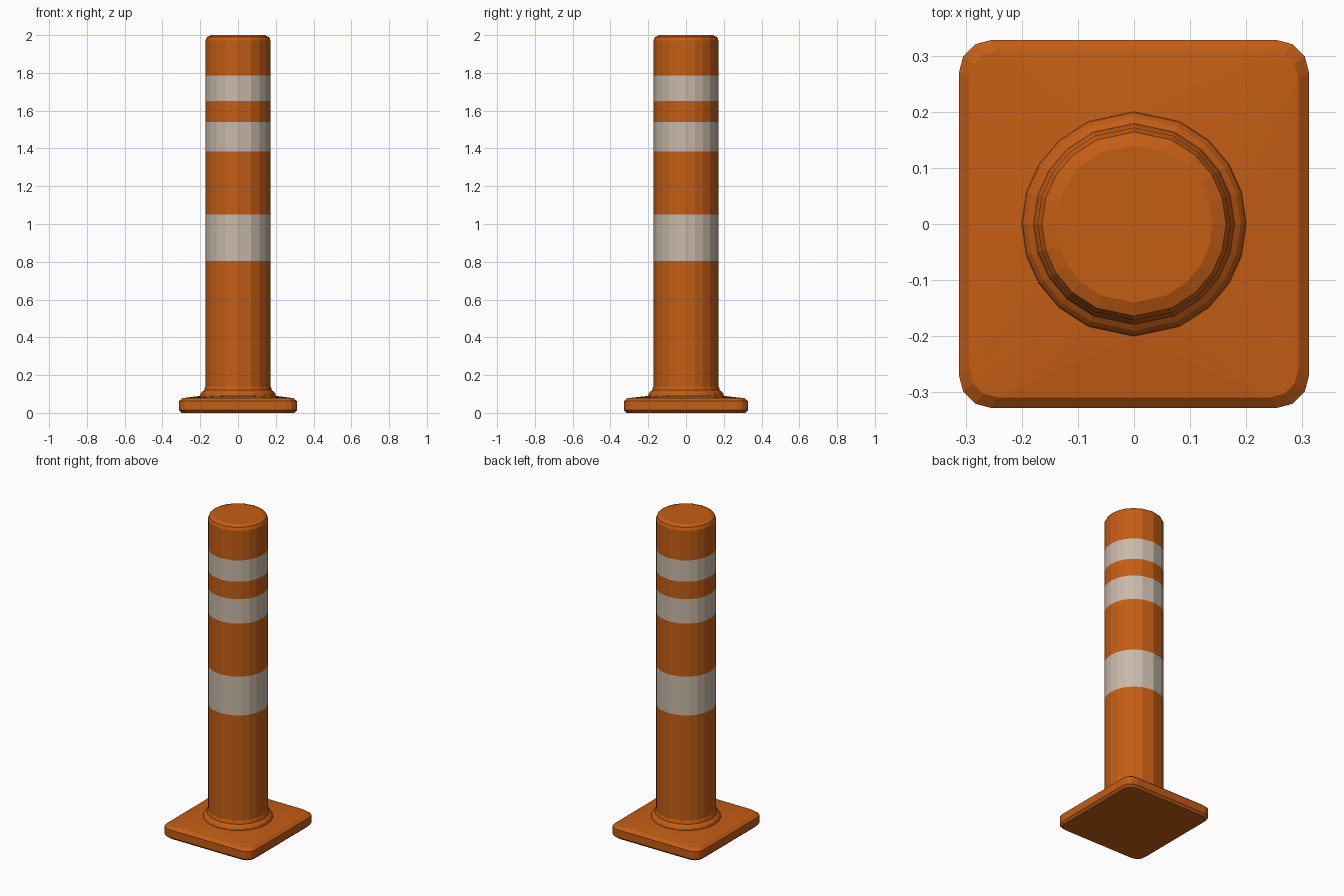
import bpy, bmesh, math

if "Cube" in bpy.data.objects:
    bpy.data.objects.remove(bpy.data.objects["Cube"])


def material(name, color):
    m = bpy.data.materials.new(name)
    m.diffuse_color = (*color, 1)
    m.use_nodes = True
    m.node_tree.nodes["Principled BSDF"].inputs["Base Color"].default_value = m.diffuse_color
    return m


orange = material("orange plastic", (0.55, 0.11, 0.007))
white = material("reflective off white", (0.58, 0.485, 0.40))


def ring(bm, r, z):
    """Twenty sided loop, slightly uneven like a hand-built tube."""
    quarter = [0, 16.5, 32, 48, 66]
    half = quarter + [90] + [180 - a for a in reversed(quarter[1:])]
    return [bm.verts.new((r * math.cos(math.radians(a)), r * math.sin(math.radians(a)), z))
            for a in half + [a + 180 for a in half]]


def rounded_rect(bm, hx, hy, rad, z):
    """Rounded rectangle with four points per corner."""
    pts = []
    for i, (sx, sy) in enumerate([(1, 1), (-1, 1), (-1, -1), (1, -1)]):
        for k in range(4):
            a = math.radians(90 * i + 30 * k)
            pts.append(bm.verts.new((sx * (hx - rad) + rad * math.cos(a),
                                     sy * (hy - rad) + rad * math.sin(a), z)))
    return pts


def loft(bm, loops):
    for a, b in zip(loops, loops[1:]):
        n = len(a)
        for i in range(n):
            j = (i + 1) % n
            bm.faces.new((a[i], a[j], b[j], b[i]))


def loop_edges(bm, loop):
    return [bm.edges.get((loop[i], loop[(i + 1) % len(loop)])) for i in range(len(loop))]


def finish(bm, name, mats):
    bmesh.ops.recalc_face_normals(bm, faces=bm.faces[:])
    me = bpy.data.meshes.new(name)
    bm.to_mesh(me)
    bm.free()
    for m in mats:
        me.materials.append(m)
    ob = bpy.data.objects.new(name, me)
    bpy.context.collection.objects.link(ob)
    return ob


# Base plate with softened edges, rising gently to the collar
bm = bmesh.new()
slab = [rounded_rect(bm, hx, hy, r, z) for hx, hy, r, z in [
    (0.298, 0.314, 0.052, 0.0), (0.312, 0.328, 0.058, 0.014),
    (0.312, 0.328, 0.058, 0.062), (0.293, 0.309, 0.05, 0.078)]]
bm.faces.new(slab[0])
loft(bm, slab)
collar_foot = ring(bm, 0.2, 0.09)
for i in range(20):
    bm.edges.new((collar_foot[i], collar_foot[(i + 1) % 20]))
bmesh.ops.bridge_loops(bm, edges=loop_edges(bm, slab[-1]) + loop_edges(bm, collar_foot))
finish(bm, "base_plate", [orange])

# Post: collar, striped tube and rounded cap in one profile
bands = [(0.805, 1.05), (1.385, 1.54), (1.65, 1.785)]
R = 0.172
profile = [(0.2, 0.09), (0.198, 0.102), (0.19, 0.112), (0.179, 0.12), (0.175, 0.135), (R, 0.14)]
profile += [(R, z) for band in bands for z in band]
profile += [(R, 1.972), (0.164, 1.99), (0.14, 2.0)]
bm = bmesh.new()
rings = [ring(bm, r, z) for r, z in profile]
loft(bm, rings)
bm.faces.new(rings[-1])
# Reflective bands chosen by height
for f in bm.faces:
    z = f.calc_center_median().z
    f.material_index = int(any(lo < z < hi for lo, hi in bands))
finish(bm, "striped_post", [orange, white])
